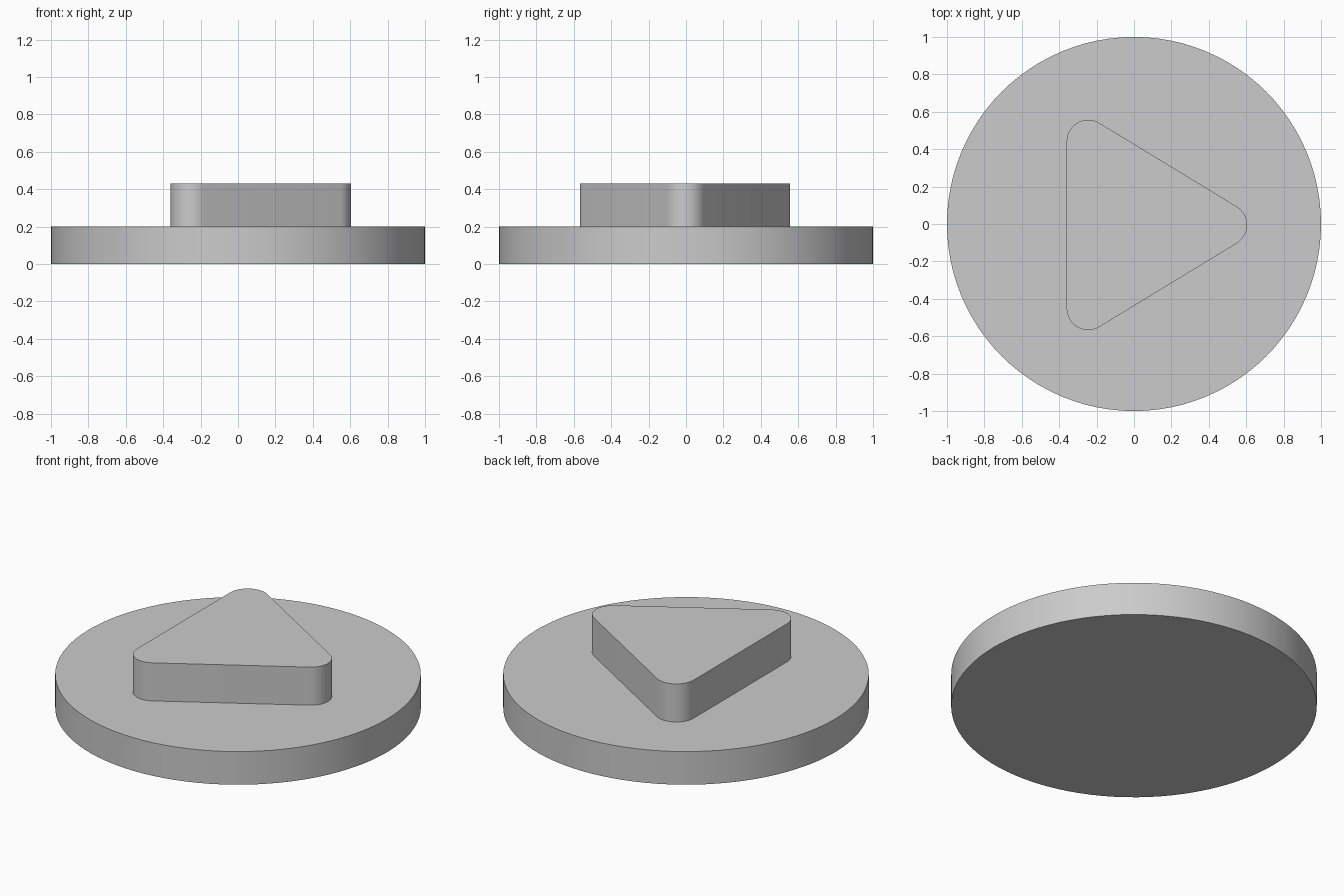
import bpy, bmesh, math

cube = bpy.data.objects.get("Cube")
if cube:
    bpy.data.objects.remove(cube, do_unlink=True)

grey = bpy.data.materials.new("light grey")
grey.use_nodes = True
colour = (0.6, 0.6, 0.6, 1)
grey.diffuse_color = colour
grey.node_tree.nodes["Principled BSDF"].inputs["Base Color"].default_value = colour


def arc(cx, cy, radius, start, end, steps):
    """Points along an arc, angles in radians."""
    angles = [start + (end - start) * i / steps for i in range(steps + 1)]
    return [(cx + radius * math.cos(a), cy + radius * math.sin(a)) for a in angles]


def extrude_outline(name, outline, bottom, top):
    """Solid prism with smooth sides and crisp rims."""
    bm = bmesh.new()
    face = bm.faces.new([bm.verts.new((x, y, bottom)) for x, y in outline])
    result = bmesh.ops.extrude_face_region(bm, geom=[face], use_keep_orig=True)
    raised = [v for v in result["geom"] if isinstance(v, bmesh.types.BMVert)]
    bmesh.ops.translate(bm, verts=raised, vec=(0, 0, top - bottom))
    bmesh.ops.recalc_face_normals(bm, faces=bm.faces)
    mesh = bpy.data.meshes.new(name)
    bm.to_mesh(mesh)
    bm.free()
    mesh.materials.append(grey)
    obj = bpy.data.objects.new(name, mesh)
    bpy.context.collection.objects.link(obj)
    bpy.ops.object.select_all(action="DESELECT")
    obj.select_set(True)
    bpy.context.view_layer.objects.active = obj
    bpy.ops.object.shade_smooth_by_angle(angle=math.radians(30))
    return obj


# Round base plate
extrude_outline("round_base", arc(0, 0, 1, 0, math.tau, 96)[:-1], 0, 0.2)

# Raised triangle with rounded corners, pointing to +x
tip_x, back_x, half_width, offset_y, radius = 0.49, -0.245, 0.447, -0.005, 0.115
slant = math.atan2(tip_x - back_x, half_width)  # direction of the slanted side's normal
outline = (arc(tip_x, offset_y, radius, -slant, slant, 16)
           + arc(back_x, half_width + offset_y, radius, slant, math.pi, 16)
           + arc(back_x, -half_width + offset_y, radius, math.pi, math.tau - slant, 16))
extrude_outline("raised_triangle", outline, 0.2, 0.43)
